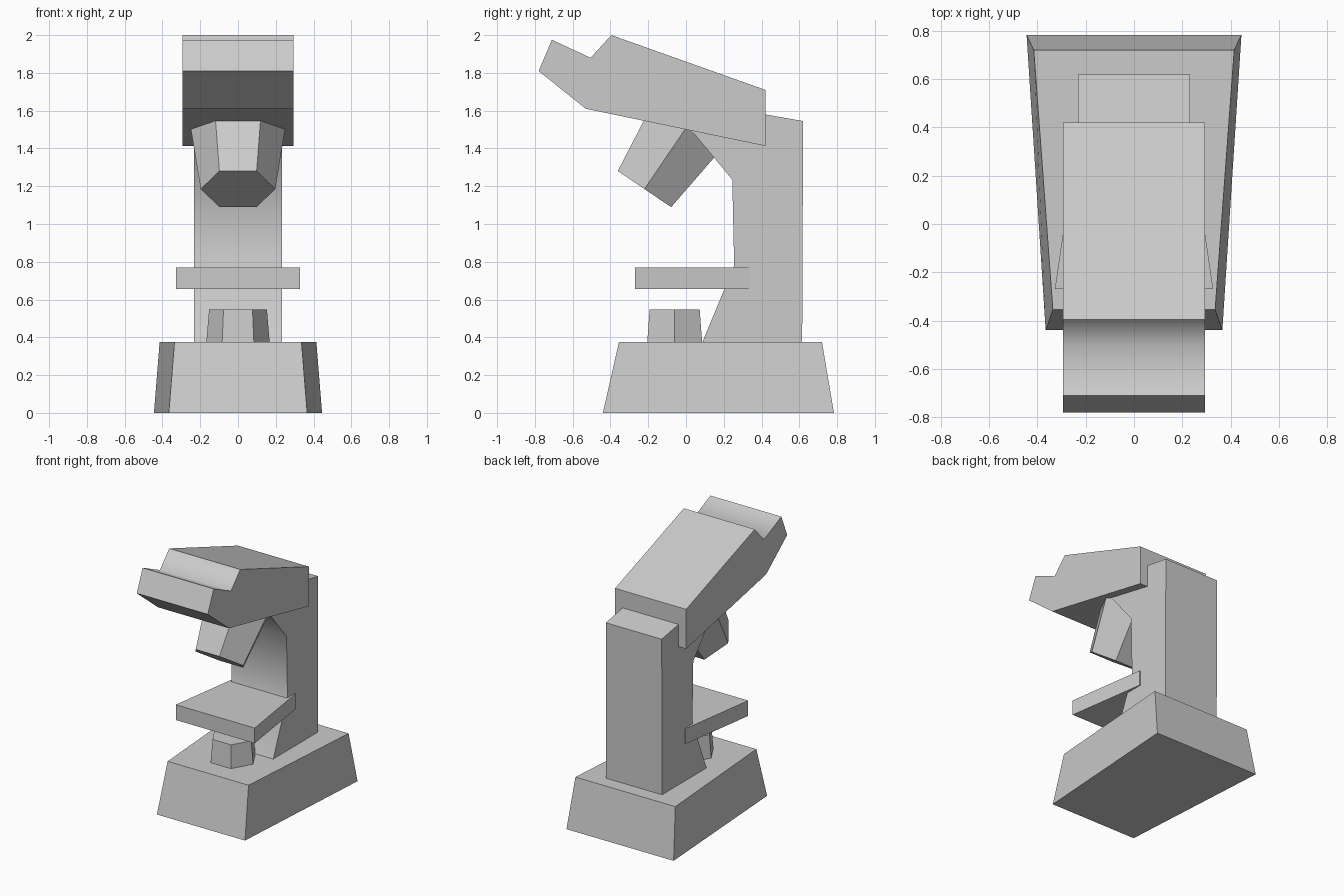
import bpy, bmesh, math
from mathutils import Matrix, Vector

if "Cube" in bpy.data.objects:
    bpy.data.objects.remove(bpy.data.objects["Cube"])


def finish(name, bm, soft_concave=False):
    bmesh.ops.recalc_face_normals(bm, faces=bm.faces)
    if soft_concave:
        # inner bends are smooth shaded, outer corners stay sharp
        for f in bm.faces:
            f.smooth = True
        for e in bm.edges:
            e.smooth = not e.is_convex
    mesh = bpy.data.meshes.new(name)
    bm.to_mesh(mesh)
    bm.free()
    obj = bpy.data.objects.new(name, mesh)
    bpy.context.collection.objects.link(obj)
    return obj


def side_profile(name, points, half_width):
    """Extrude a (y, z) outline symmetrically across x."""
    bm = bmesh.new()
    face = bm.faces.new([bm.verts.new((-half_width, y, z)) for y, z in points])
    ext = bmesh.ops.extrude_face_region(bm, geom=[face])
    moved = [v for v in ext["geom"] if isinstance(v, bmesh.types.BMVert)]
    bmesh.ops.translate(bm, verts=moved, vec=(2 * half_width, 0, 0))
    return finish(name, bm, True)


def tapered_slab(name, bottom, top):
    """Each level: (z, front y, front half width, back y, back half width)."""
    bm = bmesh.new()
    bmesh.ops.create_cube(bm, size=2)
    for v in bm.verts:
        z, fy, fw, by, bw = top if v.co.z > 0 else bottom
        back = v.co.y > 0
        v.co = (v.co.x * (bw if back else fw), by if back else fy, z)
    return finish(name, bm)


def hex_barrel(name, start, axis, length, r1, r2):
    """Six-sided tapered barrel with a corner pointing along x."""
    z = Vector(axis).normalized()
    x = Vector((1, 0, 0))
    rot = Matrix((x, z.cross(x), z)).transposed().to_4x4()
    bm = bmesh.new()
    rings = [[bm.verts.new((r * math.cos(i * math.pi / 3),
                            r * math.sin(i * math.pi / 3), h)) for i in range(6)]
             for r, h in ((r1, 0), (r2, length))]
    for ring in rings:
        bm.faces.new(ring)
    for i in range(6):
        j = (i + 1) % 6
        bm.faces.new((rings[0][i], rings[0][j], rings[1][j], rings[1][i]))
    bm.transform(Matrix.Translation(start) @ rot)
    return finish(name, bm)


# foot, wider at the back
tapered_slab("base", (0, -0.44, 0.366, 0.783, 0.445), (0.375, -0.355, 0.336, 0.72, 0.415))

# upright arm
side_profile("arm", [(0.085, 0.37), (0.615, 0.37), (0.62, 1.545), (0.42, 1.58),
                     (0.0, 1.655), (0.0, 1.53), (0.245, 1.235), (0.255, 0.78)], 0.232)

# viewing head with notched eyepiece
side_profile("head", [(-0.71, 1.975), (-0.505, 1.88), (-0.395, 2.0), (0.42, 1.71),
                      (0.42, 1.413), (-0.53, 1.61), (-0.78, 1.81)], 0.295)

# specimen stage
tapered_slab("stage", (0.655, -0.27, 0.328, 0.345, 0.238), (0.77, -0.27, 0.328, 0.345, 0.238))

# tilted objective barrel and lamp
hex_barrel("objective", (0, -0.22, 1.185), (0, 0.562, 0.828), 0.4, 0.197, 0.252)
hex_barrel("lamp", (0, -0.06, 0.37), (0, 0, 1), 0.177, 0.168, 0.153)
